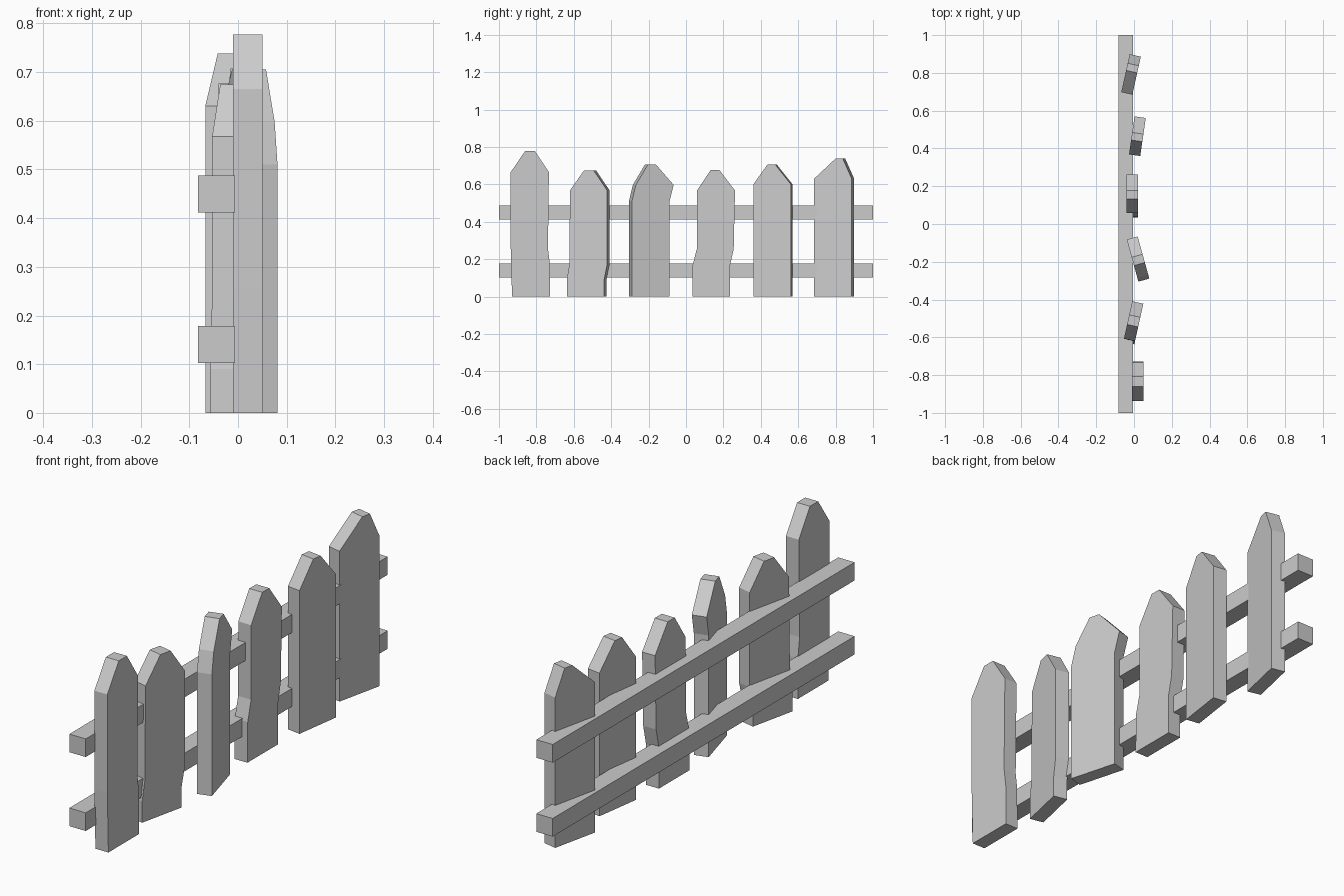
import bpy
import bmesh
from math import radians, sin, cos
from mathutils import Matrix

if "Cube" in bpy.data.objects:
    bpy.data.objects.remove(bpy.data.objects["Cube"])

THICK = 0.06


def finish(bm, name):
    bmesh.ops.recalc_face_normals(bm, faces=bm.faces)
    me = bpy.data.meshes.new(name)
    bm.to_mesh(me)
    bm.free()
    ob = bpy.data.objects.new(name, me)
    bpy.context.collection.objects.link(ob)
    return ob


def picket(name, cx, cy, turn, outline):
    """Extrude an outline of (y, z) front-face points, turned about its vertical axis."""
    a = radians(turn)
    bm = bmesh.new()
    verts = []
    for y, z in outline:
        u = (y - cy + THICK / 2 * sin(a)) / cos(a)
        verts.append(bm.verts.new((-THICK / 2, u, z)))
    face = bm.faces.new(verts)
    new = bmesh.ops.extrude_face_region(bm, geom=[face])["geom"]
    moved = [v for v in new if isinstance(v, bmesh.types.BMVert)]
    bmesh.ops.translate(bm, verts=moved, vec=(THICK, 0, 0))
    ob = finish(bm, name)
    ob.matrix_world = Matrix.Translation((cx, cy, 0)) @ Matrix.Rotation(-a, 4, 'Z')


def rail(name, z):
    bm = bmesh.new()
    bmesh.ops.create_cube(bm, size=1)
    bmesh.ops.scale(bm, verts=bm.verts, vec=(0.076, 2, 0.076))
    finish(bm, name).location = (-0.044, 0, z)


# Horizontal rails
rail("lower_rail", 0.14)
rail("upper_rail", 0.45)

# Crooked pickets: centre x, centre y, turn in degrees, outline
picket("picket_1", 0.02, -0.83, 0, [
    (-0.93, 0), (-0.727, 0), (-0.727, 0.17), (-0.738, 0.255), (-0.733, 0.665),
    (-0.807, 0.777), (-0.861, 0.777), (-0.937, 0.665), (-0.937, 0.255)])
picket("picket_2", -0.002, -0.515, 12.5, [
    (-0.637, 0), (-0.438, 0), (-0.438, 0.09), (-0.422, 0.17), (-0.422, 0.568),
    (-0.494, 0.675), (-0.545, 0.675), (-0.62, 0.568), (-0.624, 0.17), (-0.637, 0.09)])
picket("picket_3", 0.022, -0.188, -15.5, [
    (-0.289, 0), (-0.088, 0), (-0.088, 0.51), (-0.066, 0.597),
    (-0.16, 0.705), (-0.204, 0.705), (-0.268, 0.597), (-0.289, 0.51)])
picket("picket_4", -0.01, 0.15, 0, [
    (0.034, 0), (0.236, 0), (0.236, 0.17), (0.255, 0.255), (0.262, 0.567),
    (0.178, 0.677), (0.132, 0.677), (0.059, 0.567), (0.058, 0.255), (0.036, 0.17)])
picket("picket_5", 0.018, 0.465, 8.2, [
    (0.36, 0), (0.561, 0), (0.561, 0.6), (0.476, 0.707), (0.436, 0.707), (0.36, 0.6)])
picket("picket_6", -0.015, 0.795, 12.5, [
    (0.685, 0), (0.886, 0), (0.886, 0.63), (0.838, 0.738), (0.8, 0.738), (0.685, 0.63)])
